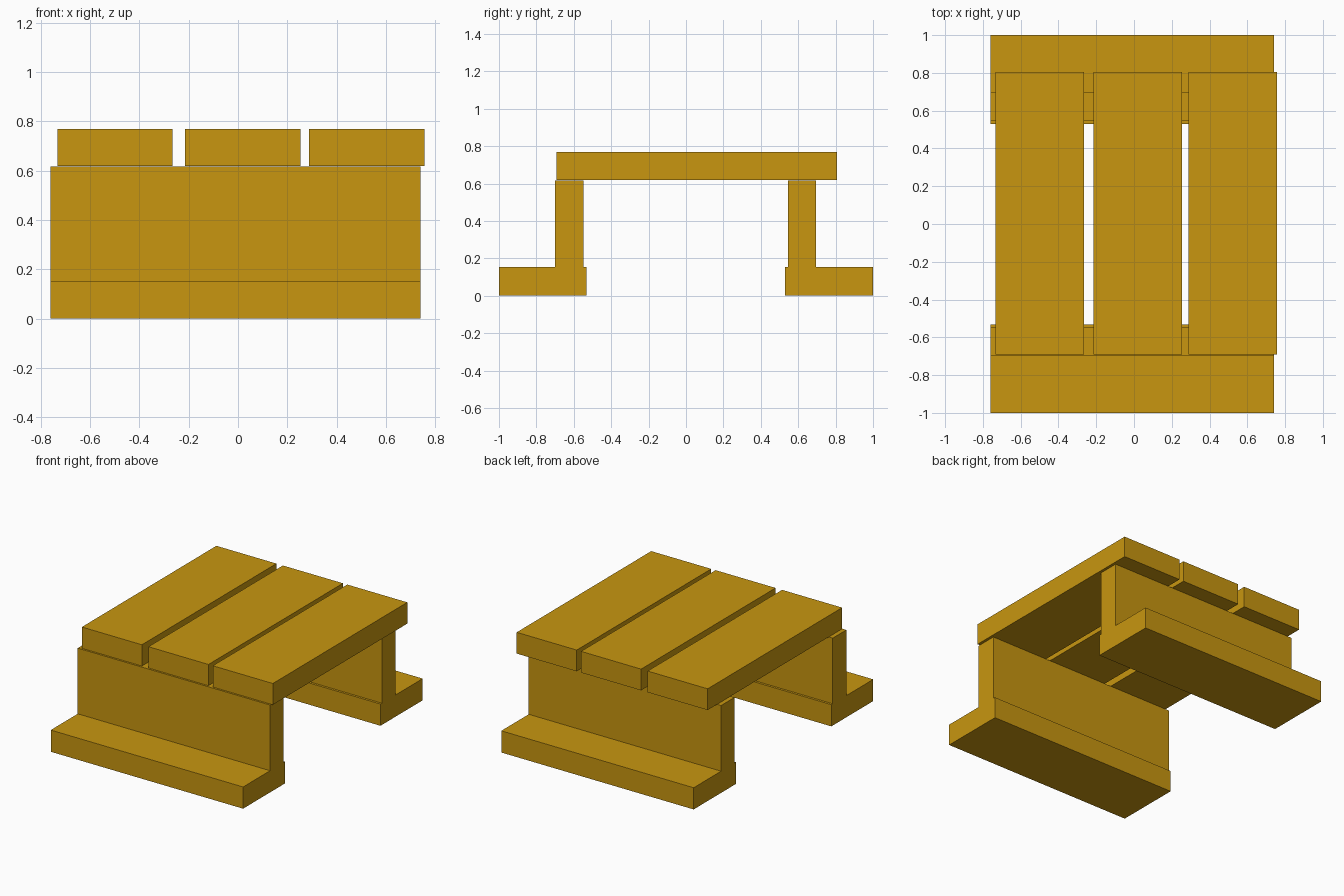
import bpy
import bmesh

cube = bpy.data.objects.get("Cube")
if cube:
    bpy.data.objects.remove(cube, do_unlink=True)

# Single golden wood colour
wood = bpy.data.materials.new("golden_wood")
wood.use_nodes = True
colour = (0.578, 0.305, 0.005, 1)
wood.diffuse_color = colour
wood.node_tree.nodes["Principled BSDF"].inputs["Base Color"].default_value = colour


def extrude_profile(name, profile, x_min, x_max):
    """Extrude a closed (y, z) outline along x."""
    bm = bmesh.new()
    face = bm.faces.new([bm.verts.new((x_min, y, z)) for y, z in profile])
    result = bmesh.ops.extrude_face_region(bm, geom=[face])
    moved = [g for g in result["geom"] if isinstance(g, bmesh.types.BMVert)]
    bmesh.ops.translate(bm, verts=moved, vec=(x_max - x_min, 0, 0))
    bmesh.ops.recalc_face_normals(bm, faces=bm.faces)
    mesh = bpy.data.meshes.new(name)
    bm.to_mesh(mesh)
    bm.free()
    mesh.materials.append(wood)
    obj = bpy.data.objects.new(name, mesh)
    bpy.context.collection.objects.link(obj)
    return obj


# Upright supports, each with a wide foot projecting outwards
FOOT_TOP, LEG_TOP = 0.153, 0.616
for name, side, inner, leg_in, leg_out in (
    ("front_support", -1, 0.533, 0.549, 0.70),
    ("back_support", 1, 0.53, 0.546, 0.695),
):
    outline = [(inner, 0), (1, 0), (1, FOOT_TOP), (leg_out, FOOT_TOP),
               (leg_out, LEG_TOP), (leg_in, LEG_TOP),
               (leg_in, FOOT_TOP), (inner, FOOT_TOP)]
    extrude_profile(name, [(side * y, z) for y, z in outline], -0.76, 0.74)

# Three top planks with narrow gaps
plank = [(-0.692, 0.619), (0.806, 0.619), (0.806, 0.769), (-0.692, 0.769)]
for name, x in (("right_plank", -0.733), ("middle_plank", -0.214), ("left_plank", 0.288)):
    extrude_profile(name, plank, x, x + 0.468)
